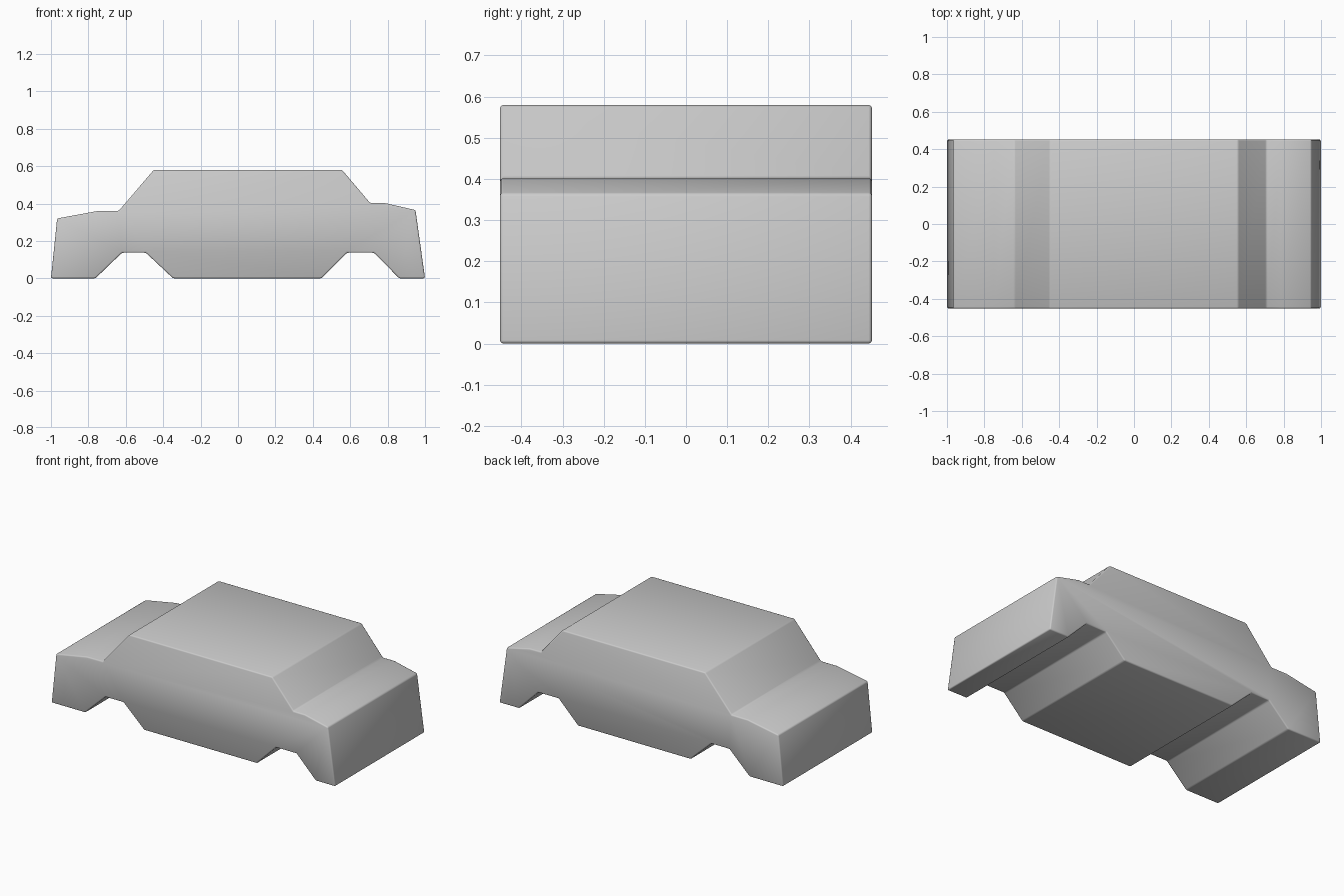
import bpy, bmesh

if "Cube" in bpy.data.objects:
    bpy.data.objects.remove(bpy.data.objects["Cube"])

HALF_WIDTH = 0.452

# Side outline (x, z): hood, cabin, tail, then the underside with wheel arches
OUTLINE = [
    (-1.0, 0), (-0.967, 0.32), (-0.75, 0.36), (-0.638, 0.36),
    (-0.45, 0.58), (0.556, 0.58), (0.707, 0.402), (0.787, 0.402),
    (0.949, 0.365), (1.0, 0), (0.862, 0), (0.727, 0.137),
    (0.583, 0.137), (0.447, 0), (-0.347, 0), (-0.493, 0.137),
    (-0.62, 0.137), (-0.762, 0),
]

# Car body: outline swept across the full width
bm = bmesh.new()
side = bm.faces.new([bm.verts.new((x, -HALF_WIDTH, z)) for x, z in OUTLINE])
swept = bmesh.ops.extrude_face_region(bm, geom=[side])
bmesh.ops.translate(bm, vec=(0, 2 * HALF_WIDTH, 0),
                    verts=[g for g in swept["geom"] if isinstance(g, bmesh.types.BMVert)])
bmesh.ops.recalc_face_normals(bm, faces=bm.faces)
for face in bm.faces:
    face.smooth = True
mesh = bpy.data.meshes.new("car_body")
bm.to_mesh(mesh)
bm.free()
body = bpy.data.objects.new("car_body", mesh)
bpy.context.collection.objects.link(body)

# Small rounded edges
bevel = body.modifiers.new("rounded_edges", "BEVEL")
bevel.width = 0.008
bevel.segments = 2
bevel.limit_method = "ANGLE"
